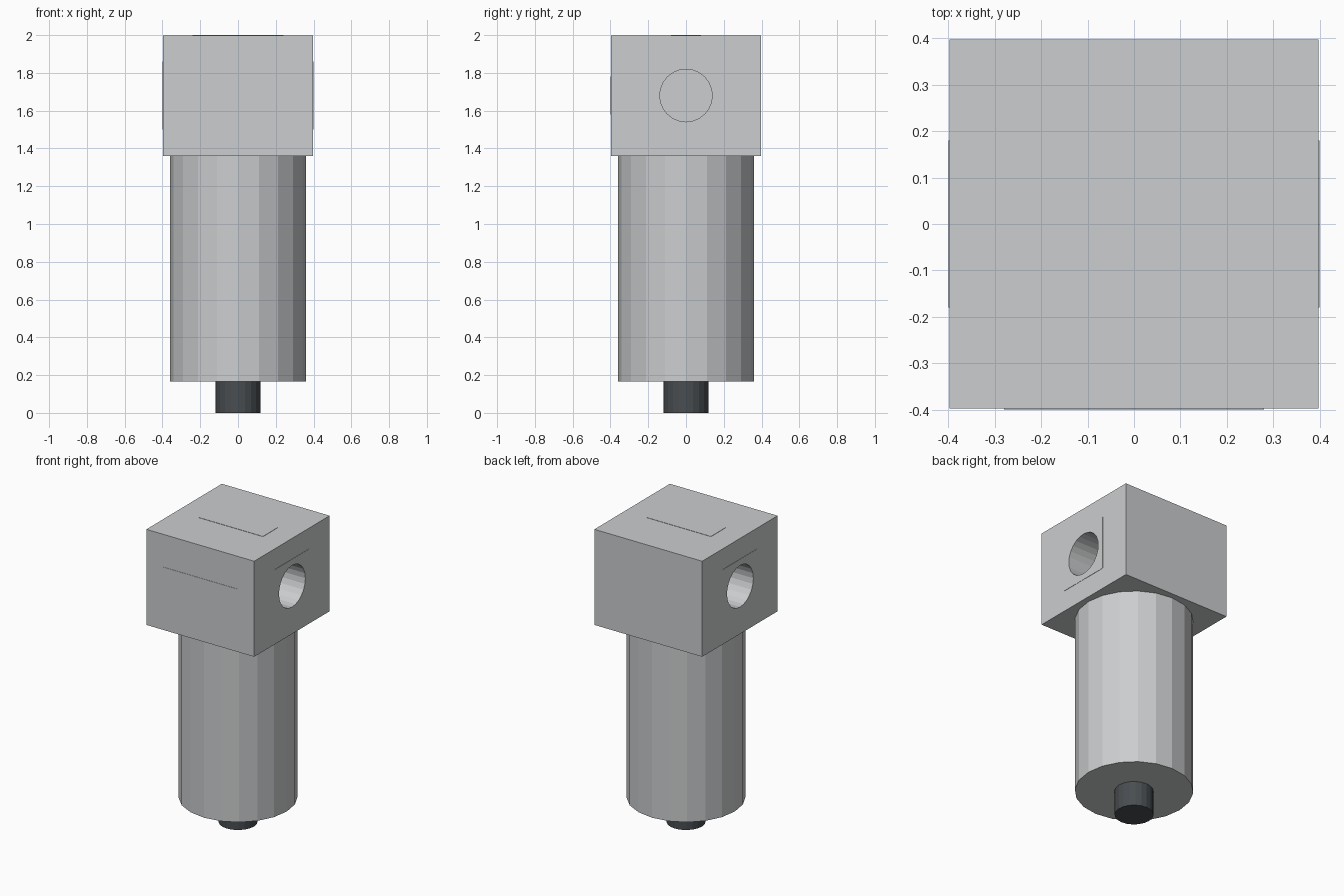
import bpy
import math

old = bpy.data.objects.get("Cube")
if old:
    bpy.data.objects.remove(old, do_unlink=True)


def material(name, rgb):
    mat = bpy.data.materials.new(name)
    mat.use_nodes = True
    color = (*rgb, 1.0)
    mat.diffuse_color = color
    mat.node_tree.nodes["Principled BSDF"].inputs["Base Color"].default_value = color
    return mat


metal = material("light grey metal", (0.60, 0.61, 0.62))
dark = material("dark grey plastic", (0.065, 0.075, 0.082))


def box(name, low, high, mat):
    """Box between two corners."""
    centre = [(a + b) / 2 for a, b in zip(low, high)]
    bpy.ops.mesh.primitive_cube_add(size=1, location=centre)
    obj = bpy.context.object
    obj.name = name
    obj.scale = [b - a for a, b in zip(low, high)]
    bpy.ops.object.transform_apply(location=False, rotation=False, scale=True)
    obj.data.materials.append(mat)
    return obj


def cylinder(name, radius, depth, centre, mat, sides=20, rotation=(0, 0, 0)):
    bpy.ops.mesh.primitive_cylinder_add(vertices=sides, radius=radius, depth=depth,
                                        location=centre, rotation=rotation)
    obj = bpy.context.object
    obj.name = name
    obj.data.materials.append(mat)
    return obj


def cut(target, cutter):
    mod = target.modifiers.new("port_cut", "BOOLEAN")
    mod.operation = "DIFFERENCE"
    mod.solver = "EXACT"
    mod.object = cutter
    bpy.context.view_layer.objects.active = target
    bpy.ops.object.modifier_apply(modifier=mod.name)


HALF = 0.398       # half width of the head
PLATE = 0.4        # outer face of the thin plates
PORT_Z = 1.68

# Square head, faceted bowl and drain
head = box("head", (-HALF, -HALF, 1.36), (HALF, HALF, 1.998), metal)
cylinder("bowl", 0.36, 1.2, (0, 0, 0.765), metal)
cylinder("drain", 0.118, 0.17, (0, 0, 0.085), dark)

# Thin plates on the top and front
box("top_plate", (-0.24, -0.08, 1.99), (0.24, 0.08, 2.0), metal)
box("front_plate", (-0.28, -PLATE, 1.58), (0.28, -0.392, 1.78), metal)

# Side plates with blind round ports
for side, sign in (("left", 1), ("right", -1)):
    xs = sorted((sign * 0.392, sign * PLATE))
    plate = box(side + "_port_plate", (xs[0], -0.18, PORT_Z - 0.18),
                (xs[1], 0.18, PORT_Z + 0.18), metal)
    cutter = cylinder("port_cutter", 0.139, 0.4, (sign * 0.3, 0, PORT_Z), metal,
                      sides=24, rotation=(0, math.pi / 2, 0))
    cutter.hide_render = True
    cut(head, cutter)
    cut(plate, cutter)
    bpy.data.objects.remove(cutter, do_unlink=True)
